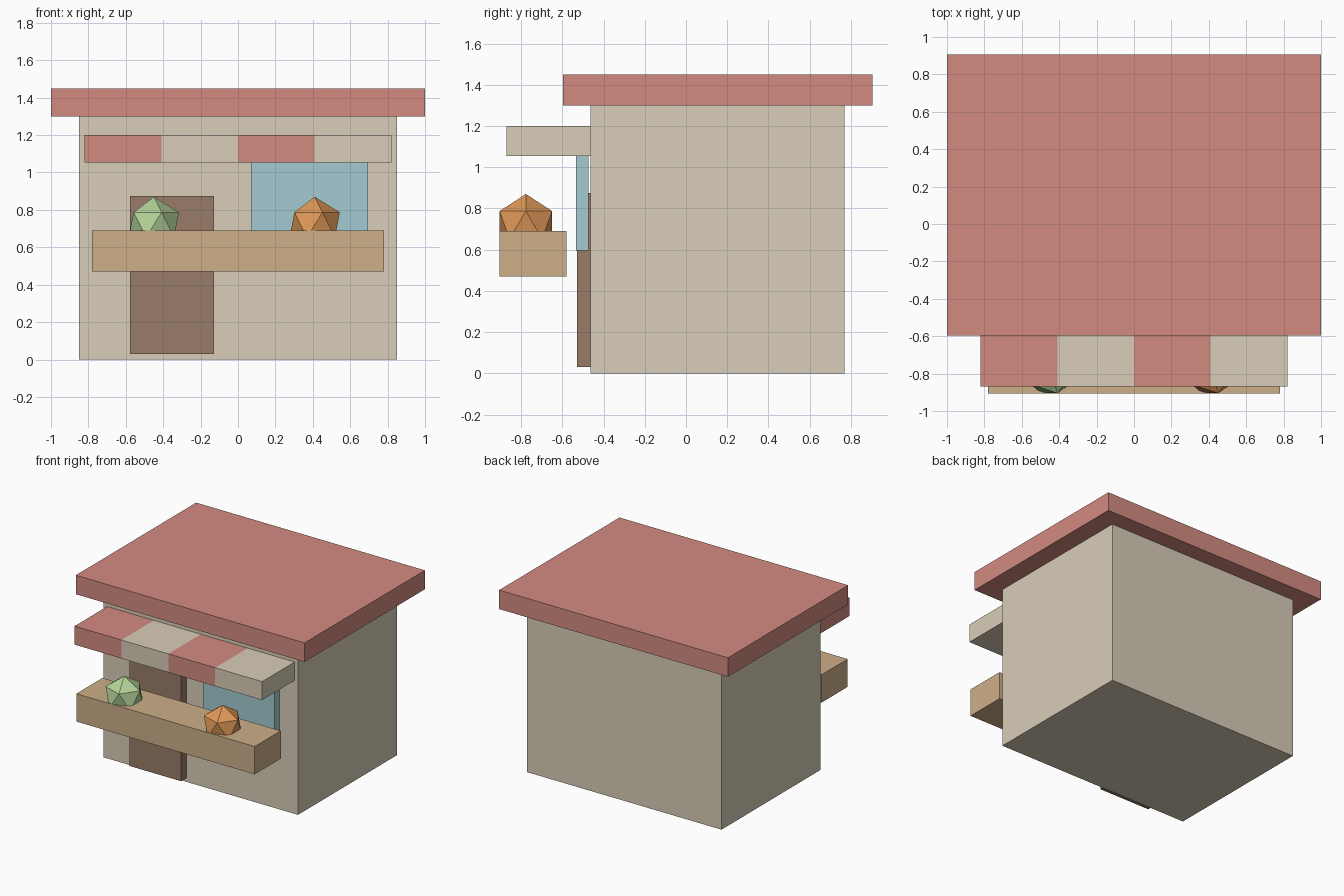
import bpy
import bmesh

if "Cube" in bpy.data.objects:
    bpy.data.objects.remove(bpy.data.objects["Cube"])


def material(name, rgb):
    m = bpy.data.materials.new(name)
    m.diffuse_color = (*rgb, 1)
    m.use_nodes = True
    m.node_tree.nodes["Principled BSDF"].inputs["Base Color"].default_value = m.diffuse_color
    return m


RED = material("red", (0.65, 0.26, 0.22))
CREAM = material("cream", (0.69, 0.61, 0.48))
BROWN = material("brown", (0.32, 0.20, 0.14))
BLUE = material("blue", (0.37, 0.60, 0.64))
TAN = material("tan", (0.61, 0.43, 0.25))
GREEN = material("green", (0.46, 0.65, 0.32))
ORANGE = material("orange", (0.75, 0.32, 0.10))


def finish(name, bm, *mats):
    me = bpy.data.meshes.new(name)
    bm.to_mesh(me)
    bm.free()
    for m in mats:
        me.materials.append(m)
    ob = bpy.data.objects.new(name, me)
    bpy.context.collection.objects.link(ob)
    return ob


def box_bm(x, y, z):
    """Box mesh from (min, max) ranges on each axis."""
    bm = bmesh.new()
    bmesh.ops.create_cube(bm, size=1)
    for v in bm.verts:
        v.co = [r[0] + (c + 0.5) * (r[1] - r[0]) for c, r in zip(v.co, (x, y, z))]
    return bm


def box(name, x, y, z, mat):
    return finish(name, box_bm(x, y, z), mat)


# Building shell and flat roof
box("walls", (-0.85, 0.85), (-0.464, 0.77), (0, 1.3), CREAM)
box("roof", (-1, 1), (-0.597, 0.905), (1.3, 1.45), RED)

# Door, window and serving counter
box("door", (-0.578, -0.127), (-0.53, -0.464), (0.03, 0.875), BROWN)
box("window", (0.07, 0.695), (-0.534, -0.474), (0.595, 1.06), BLUE)
box("counter", (-0.78, 0.78), (-0.905, -0.58), (0.47, 0.69), TAN)

# Awning: one slab cut into four alternating stripes
HALF, STRIPE = 0.82, 0.41
bm = box_bm((-HALF, HALF), (-0.87, -0.464), (1.054, 1.2))
for i in (1, 2, 3):
    bmesh.ops.bisect_plane(bm, geom=bm.verts[:] + bm.edges[:] + bm.faces[:],
                           plane_co=(-HALF + i * STRIPE, 0, 0), plane_no=(1, 0, 0))
for f in bm.faces:
    stripe = int((f.calc_center_median().x + HALF - 0.001) / STRIPE)
    f.material_index = stripe % 2
finish("awning", bm, RED, CREAM)

# Low-poly produce sunk slightly into the counter
for name, x, mat in (("green_produce", -0.45, GREEN), ("orange_produce", 0.41, ORANGE)):
    bm = bmesh.new()
    bmesh.ops.create_icosphere(bm, subdivisions=1, radius=0.15)
    finish(name, bm, mat).location = (x, -0.777, 0.72)
